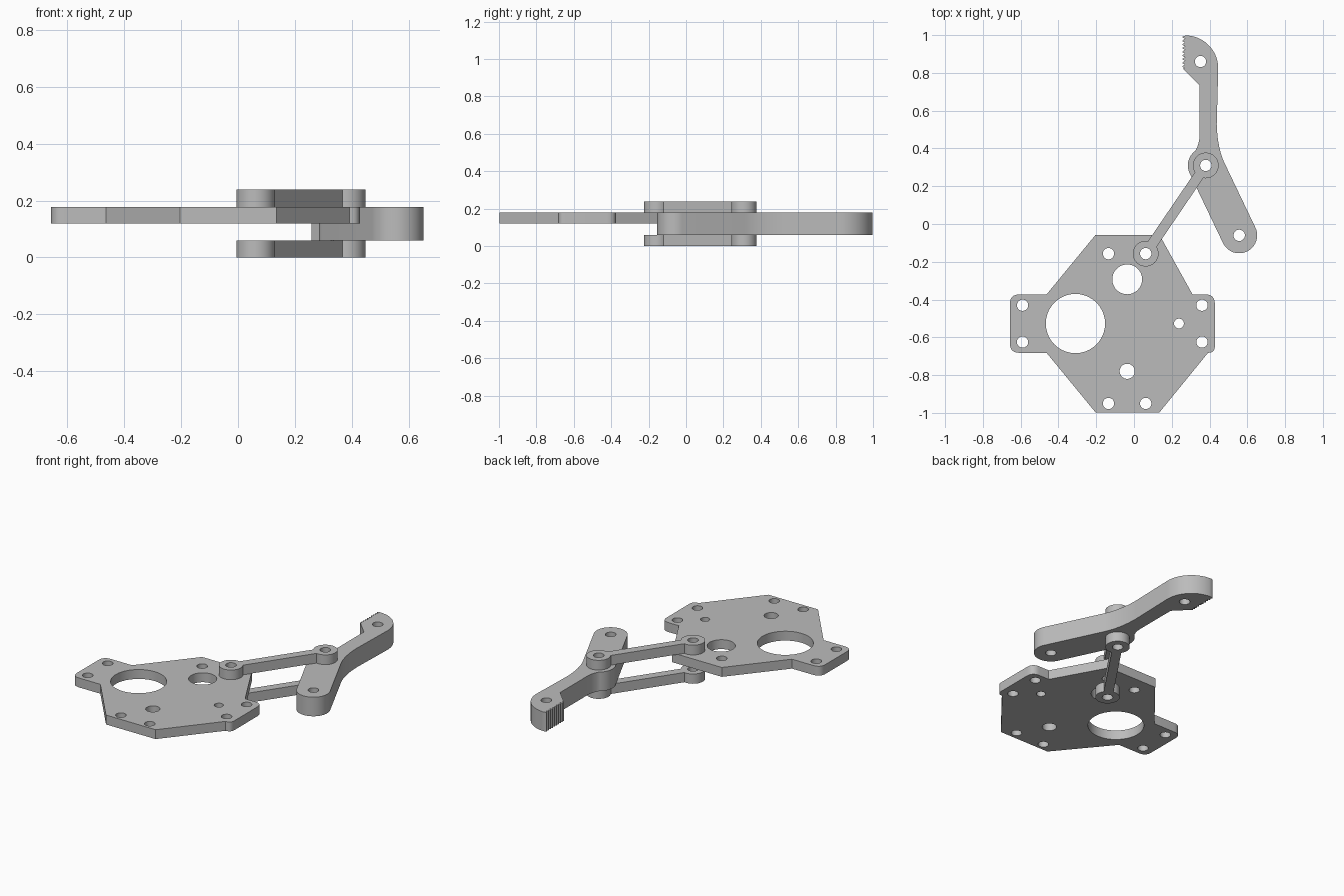
import bpy, bmesh
from math import sin, cos, pi, radians, atan2, asin, hypot
from mathutils import Vector

cube = bpy.data.objects.get("Cube")
if cube:
    bpy.data.objects.remove(cube, do_unlink=True)

grey = bpy.data.materials.new("plain grey")
grey.use_nodes = True
grey.diffuse_color = (0.5, 0.5, 0.5, 1)
grey.node_tree.nodes["Principled BSDF"].inputs["Base Color"].default_value = (0.5, 0.5, 0.5, 1)


def arc(c, r, a0, a1, n=16):
    """Points along an arc, angles in degrees."""
    steps = [radians(a0 + (a1 - a0) * i / n) for i in range(n + 1)]
    return [(c[0] + r * cos(a), c[1] + r * sin(a)) for a in steps]


def circle(c, r, n=40):
    return arc(c, r, 0, 360, n)[:-1]


def curve_through(a, b, c, n=8):
    """Quadratic blend from a to c, pulled towards b."""
    a, b, c = Vector(a), Vector(b), Vector(c)
    return [tuple(a * (1 - t) ** 2 + b * 2 * t * (1 - t) + c * t * t)
            for t in (i / n for i in range(n + 1))]


def fillet(a, b, c, r):
    """Blend that rounds the corner b between a and c."""
    a, b, c = Vector(a), Vector(b), Vector(c)
    return curve_through(b + (a - b).normalized() * r, b, b + (c - b).normalized() * r)


def slab(name, outline, holes, z0, z1):
    """Flat part: outline with round holes, extruded from z0 to z1."""
    cu = bpy.data.curves.new(name, 'CURVE')
    cu.dimensions = '2D'
    cu.fill_mode = 'BOTH'
    cu.extrude = (z1 - z0) / 2
    for loop in [outline] + [circle(c, r) for c, r in holes]:
        sp = cu.splines.new('POLY')
        sp.points.add(len(loop) - 1)
        for p, q in zip(sp.points, loop):
            p.co = (q[0], q[1], 0, 1)
        sp.use_cyclic_u = True
    tmp = bpy.data.objects.new(name + "_profile", cu)
    bpy.context.collection.objects.link(tmp)
    dg = bpy.context.evaluated_depsgraph_get()
    me = bpy.data.meshes.new_from_object(tmp.evaluated_get(dg))
    bpy.data.objects.remove(tmp, do_unlink=True)
    bpy.data.curves.remove(cu)

    bm = bmesh.new()
    bm.from_mesh(me)
    bmesh.ops.remove_doubles(bm, verts=bm.verts, dist=1e-5)
    bmesh.ops.translate(bm, verts=bm.verts, vec=(0, 0, (z0 + z1) / 2))
    bmesh.ops.recalc_face_normals(bm, faces=bm.faces)
    bm.to_mesh(me)
    bm.free()
    me.materials.clear()
    me.materials.append(grey)
    ob = bpy.data.objects.new(name, me)
    bpy.context.collection.objects.link(ob)
    bpy.ops.object.select_all(action='DESELECT')
    ob.select_set(True)
    bpy.context.view_layer.objects.active = ob
    bpy.ops.object.shade_smooth_by_angle(angle=radians(25))
    return ob


SCREW = 0.03
base_pivot, arm_pivot = (0.062, -0.157), (0.38, 0.31)
arm_end, tip = (0.557, -0.06), (0.352, 0.86)
z_low, z_plate, z_top, z_max = 0.06, 0.12, 0.178, 0.238

# Base plate with two rounded mounting tabs
top, bottom, tab_top, tab_bottom = -0.058, -0.997, -0.373, -0.682
left, right = -0.657, 0.428
lt, lb = (left, tab_top), (left, tab_bottom)
rt, rb = (right, tab_top), (right, tab_bottom)
neck_top, neck_bottom = (-0.463, tab_top), (-0.463, tab_bottom)
outline = [(0.135, top), (-0.204, top), neck_top]
outline += fillet(neck_top, lt, lb, 0.05) + fillet(lt, lb, neck_bottom, 0.05)
outline += [neck_bottom, (-0.204, bottom), (0.135, bottom), (0.392, tab_bottom)]
outline += fillet((0.392, tab_bottom), rb, rt, 0.036)
outline += fillet(rb, rt, (0.31, tab_top), 0.05) + [(0.31, tab_top)]
holes = [((x, y), SCREW) for x in (-0.59, 0.36) for y in (-0.43, -0.625)]
holes += [((x, -0.95), SCREW) for x in (-0.135, 0.062)]
holes += [((-0.135, -0.157), SCREW), (base_pivot, SCREW)]
holes += [((-0.31, -0.527), 0.157), ((-0.036, -0.293), 0.079),
          ((-0.036, -0.78), 0.04), ((0.238, -0.527), 0.026)]
slab("base_plate", outline, holes, z_plate, z_top)

# Bent arm with a toothed gripping tip
dx, dy = arm_end[0] - arm_pivot[0], arm_end[1] - arm_pivot[1]
along = atan2(dy, dx) * 180 / pi
R = 0.095
outline = arc(arm_end, R, along - 90, along + 90, 24)
shoulder = arc(arm_pivot, R, along + 90, along + 90, 1)[0]
bend = (shoulder[0] + dx * 0.1, shoulder[1] + dy * 0.1)
outline += curve_through(bend, (0.441, 0.40), (0.438, 0.53), 12)
outline += arc((0.272, 0.824), 0.174, 0, 90, 20)
tooth_top, tooth_bottom, teeth = 0.998, 0.823, 9
pitch = (tooth_top - tooth_bottom) / teeth
for i in range(teeth):
    y = tooth_top - i * pitch
    outline += [(0.258, y - pitch * 0.3), (0.258, y - pitch * 0.6), (0.27, y - pitch * 0.9)]
outline += [(0.258, tooth_bottom), (0.347, 0.733)]
outline += curve_through((0.347, 0.47), (0.347, 0.425), (0.325, 0.388), 6)
outline += arc(arm_pivot, R, 130, 270 + along, 16)
slab("gripper_arm", outline, [(p, SCREW) for p in (arm_pivot, arm_end, tip)], z_low, z_top)

# Pair of links, one above and one below
ang = atan2(arm_pivot[1] - base_pivot[1], arm_pivot[0] - base_pivot[0]) * 180 / pi
boss, half_width = 0.068, 0.027
gap = asin(half_width / boss) * 180 / pi
outline = arc(base_pivot, boss, ang + gap, ang + 360 - gap, 36)
outline += arc(arm_pivot, boss, ang - 180 + gap, ang + 180 - gap, 36)
for name, z0, z1 in (("lower_link", 0, z_low), ("upper_link", z_top, z_max)):
    slab(name, outline, [(base_pivot, SCREW), (arm_pivot, SCREW)], z0, z1)
